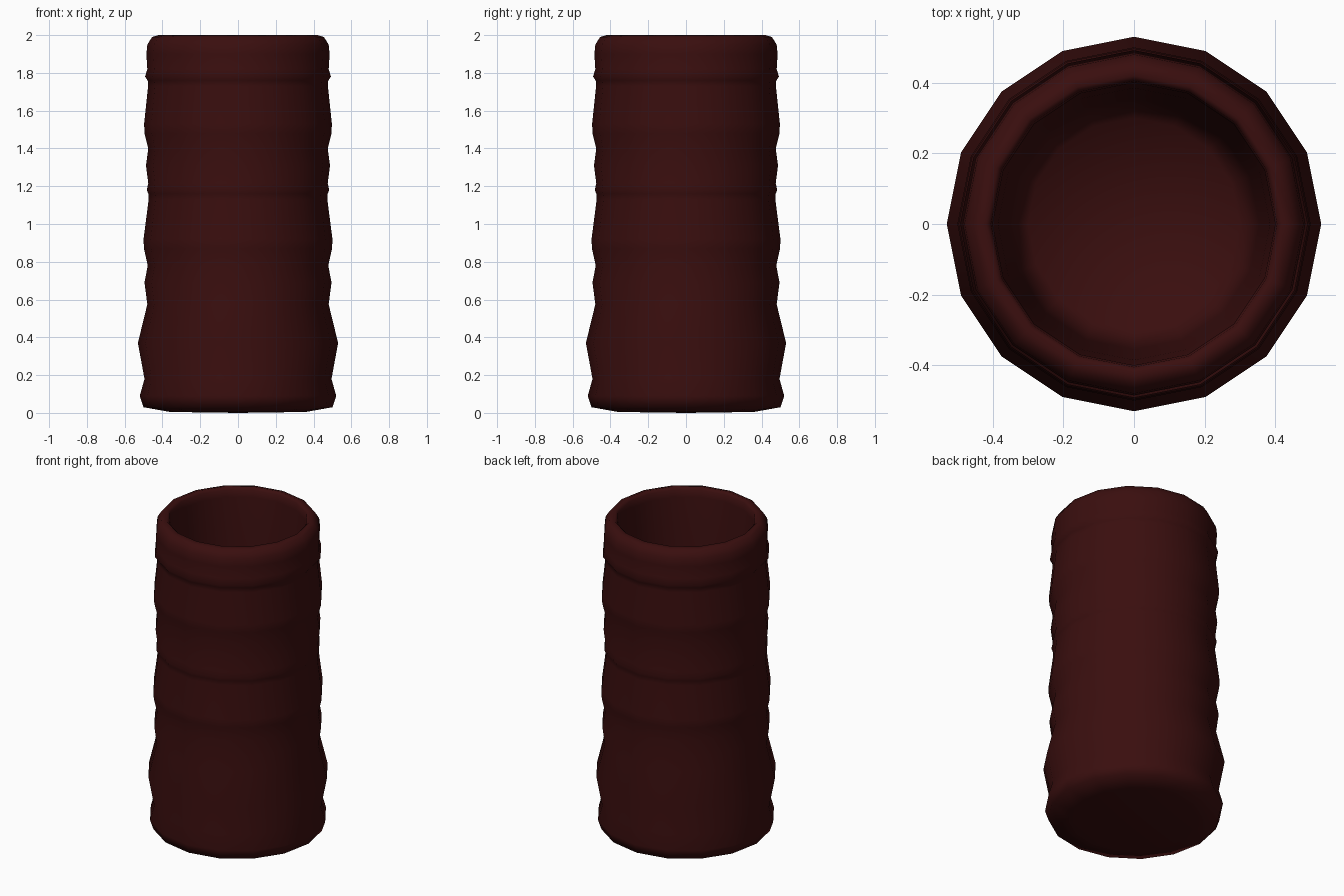
import bpy, bmesh, math

if "Cube" in bpy.data.objects:
    bpy.data.objects.remove(bpy.data.objects["Cube"])

SIDES = 16

# Outside from the base up, over the lip, then down the inside to the floor
PROFILE = [
    (0.36, 0.005), (0.50, 0.03), (0.52, 0.09), (0.495, 0.18), (0.53, 0.37),
    (0.48, 0.575), (0.495, 0.69), (0.478, 0.78), (0.498, 0.87), (0.50, 0.92),
    (0.473, 1.13), (0.475, 1.16), (0.483, 1.18), (0.475, 1.215), (0.487, 1.31),
    (0.475, 1.40), (0.495, 1.48), (0.497, 1.53), (0.476, 1.73), (0.478, 1.76),
    (0.492, 1.78), (0.48, 1.82), (0.485, 1.90), (0.48, 1.95), (0.455, 1.99),
    (0.42, 2.0), (0.405, 1.985), (0.40, 1.94), (0.385, 1.5), (0.37, 1.0),
    (0.355, 0.5), (0.34, 0.18), (0.30, 0.12),
]

bm = bmesh.new()


def ring(r, z):
    return [bm.verts.new((r * math.cos(math.tau * i / SIDES),
                          r * math.sin(math.tau * i / SIDES), z))
            for i in range(SIDES)]


# Turned wall
rings = [ring(r, z) for r, z in PROFILE]
for a, b in zip(rings, rings[1:]):
    for i in range(SIDES):
        j = (i + 1) % SIDES
        bm.faces.new((a[i], a[j], b[j], b[i]))

# Underside and inner floor
for loop, z in ((rings[0], 0.0), (rings[-1], 0.12)):
    c = bm.verts.new((0, 0, z))
    for i in range(SIDES):
        bm.faces.new((loop[i], loop[(i + 1) % SIDES], c))
bmesh.ops.recalc_face_normals(bm, faces=bm.faces[:])
for f in bm.faces:
    f.smooth = True

mesh = bpy.data.meshes.new("ridged_cup")
bm.to_mesh(mesh)
bm.free()
mat = bpy.data.materials.new("dark red brown")
mat.diffuse_color = (0.042, 0.0045, 0.0045, 1)
mat.use_nodes = True
mat.node_tree.nodes["Principled BSDF"].inputs["Base Color"].default_value = mat.diffuse_color
mesh.materials.append(mat)
cup = bpy.data.objects.new("ridged_cup", mesh)
bpy.context.collection.objects.link(cup)
